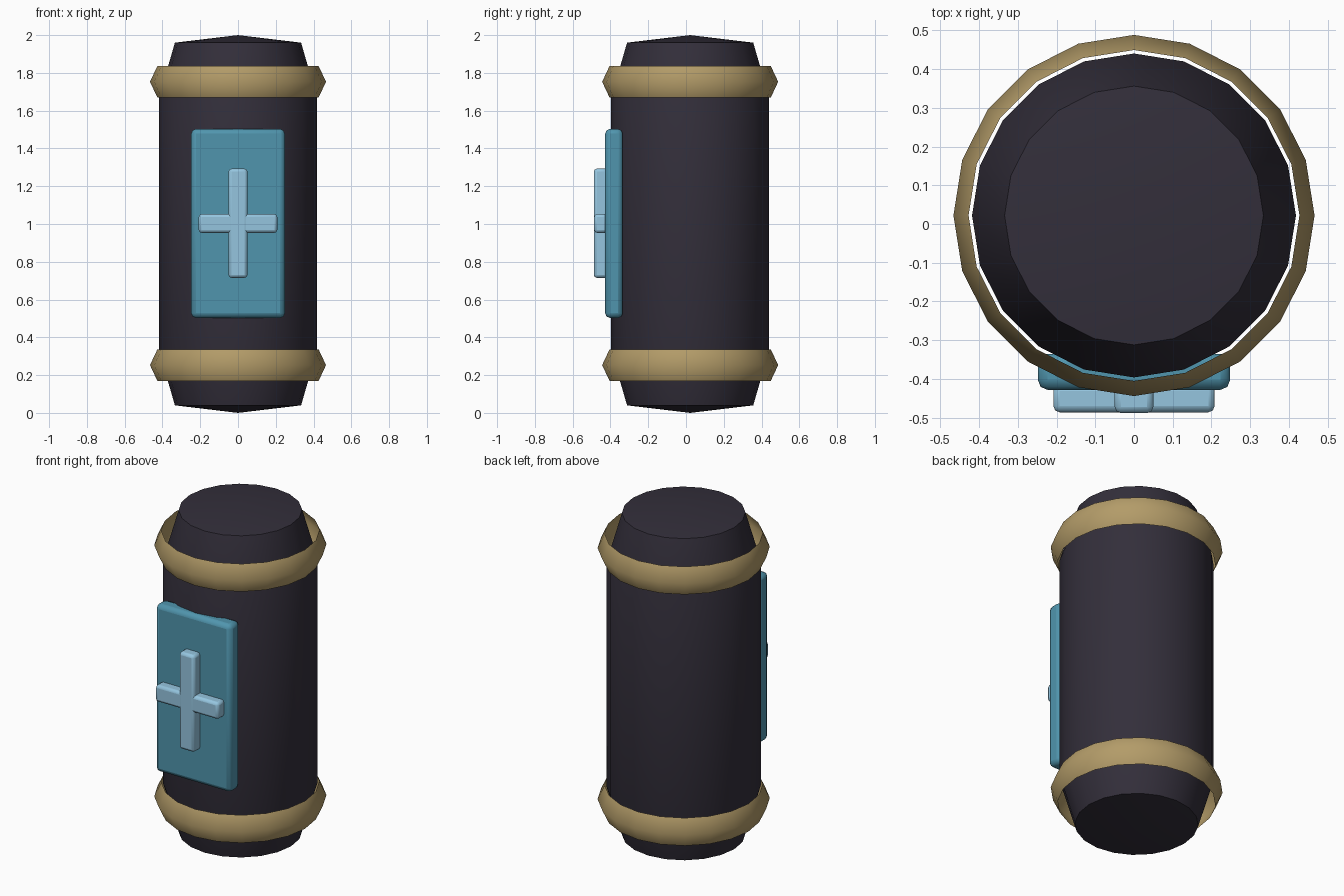
import bpy, bmesh, math

if "Cube" in bpy.data.objects:
    bpy.data.objects.remove(bpy.data.objects["Cube"])

SIDES = 20
CY = 0.022  # axis of the canister, offset back to balance the front emblem


def material(name, rgb):
    m = bpy.data.materials.new(name)
    m.diffuse_color = (*rgb, 1)
    m.use_nodes = True
    m.node_tree.nodes["Principled BSDF"].inputs["Base Color"].default_value = m.diffuse_color
    return m


dark = material("dark_shell", (0.033, 0.028, 0.043))
gold = material("gold_band", (0.45, 0.33, 0.14))
teal = material("teal_panel", (0.08, 0.30, 0.42))
pale = material("pale_cross", (0.30, 0.56, 0.74))


def finish(obj, mat, angle):
    obj.data.materials.append(mat)
    bpy.ops.object.select_all(action='DESELECT')
    obj.select_set(True)
    bpy.context.view_layer.objects.active = obj
    bpy.ops.object.shade_smooth_by_angle(angle=math.radians(angle))


def lathe(name, profile, mat, angle):
    """Revolve (radius, z) points about the canister axis."""
    bm = bmesh.new()
    verts = [bm.verts.new((0, r, z)) for r, z in profile]
    edges = [bm.edges.new(p) for p in zip(verts, verts[1:])]
    bmesh.ops.spin(bm, geom=verts + edges, cent=(0, 0, 0), axis=(0, 0, 1),
                   angle=math.tau, steps=SIDES, use_merge=True)
    bmesh.ops.remove_doubles(bm, verts=bm.verts, dist=1e-4)
    bmesh.ops.recalc_face_normals(bm, faces=bm.faces)
    # open bands must face outwards
    f = max(bm.faces, key=lambda f: f.calc_center_median().xy.length)
    if f.normal.xy.dot(f.calc_center_median().xy) < 0:
        bmesh.ops.reverse_faces(bm, faces=bm.faces)
    mesh = bpy.data.meshes.new(name)
    bm.to_mesh(mesh)
    bm.free()
    obj = bpy.data.objects.new(name, mesh)
    obj.location.y = CY
    bpy.context.collection.objects.link(obj)
    finish(obj, mat, angle)


def block(name, x, y0, y1, z0, z1, bevel, mat):
    """Bevelled box spanning -x..x, y0..y1, z0..z1."""
    bpy.ops.mesh.primitive_cube_add(size=1, location=(0, (y0 + y1) / 2, (z0 + z1) / 2))
    obj = bpy.context.object
    obj.name = name
    obj.scale = (2 * x, y1 - y0, z1 - z0)
    bpy.ops.object.transform_apply(location=False, rotation=False, scale=True)
    finish(obj, mat, 30)
    mod = obj.modifiers.new("bevel", 'BEVEL')
    mod.width = bevel
    mod.segments = 2


# Canister with tapered ends and shallow conical caps
lathe("canister_body", [(0, 0), (0.334, 0.04), (0.418, 0.33), (0.418, 1.67),
                        (0.334, 1.96), (0, 2)], dark, 30)

# Thin flared bands, open inside, with a small gap around the body
for name, z in (("lower_band", 0.253), ("upper_band", 1.753)):
    lathe(name, [(0.427, z - 0.083), (0.466, z), (0.427, z + 0.083)], gold, 60)

# Front panel and raised cross
block("front_panel", 0.248, -0.428, -0.335, 0.503, 1.503, 0.025, teal)
block("cross_upright", 0.05, -0.488, -0.415, 0.715, 1.293, 0.016, pale)
block("cross_bar", 0.208, -0.486, -0.415, 0.953, 1.053, 0.016, pale)
